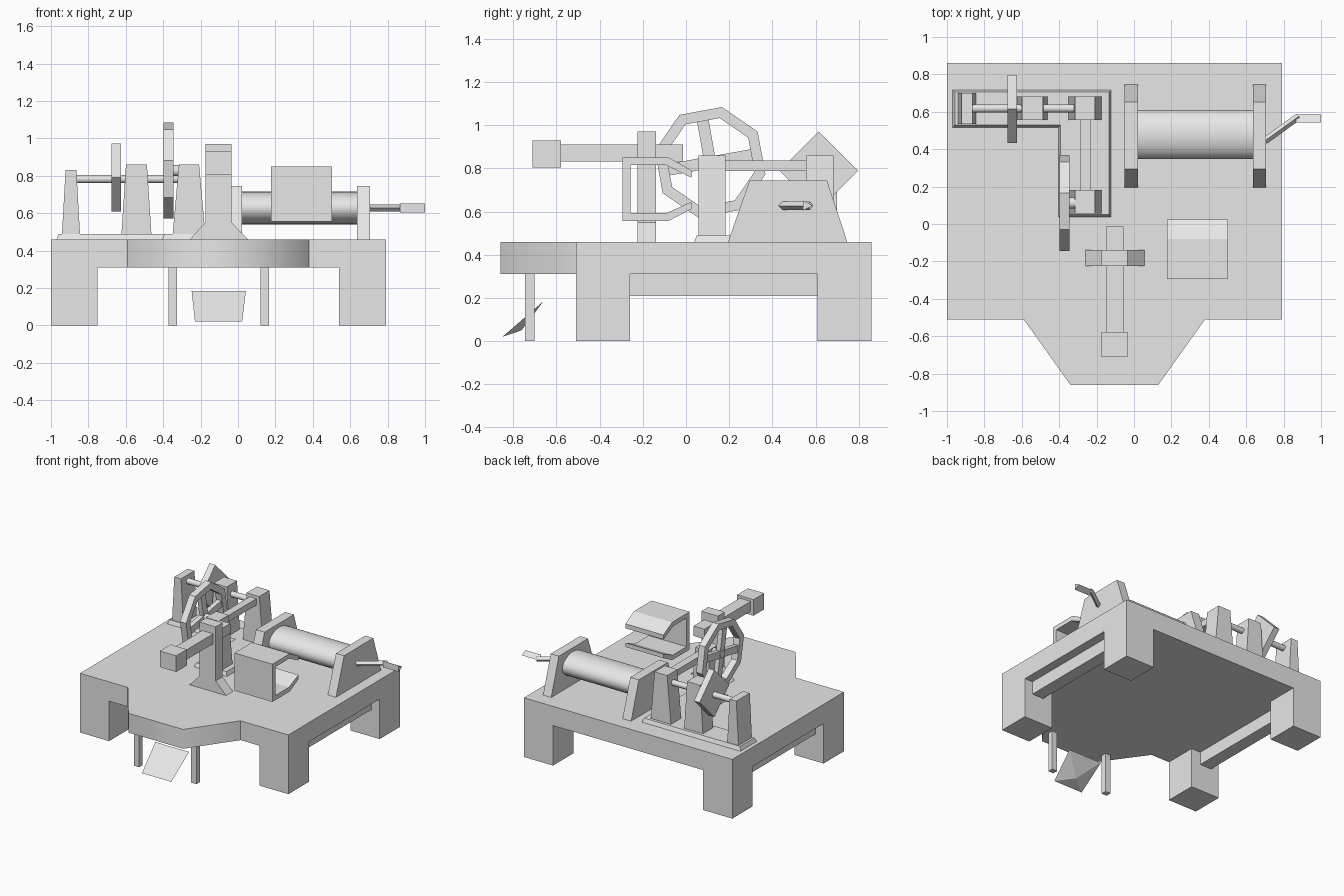
import bpy, bmesh, math
from mathutils import Vector

cube = bpy.data.objects.get("Cube")
if cube:
    bpy.data.objects.remove(cube, do_unlink=True)

grey = bpy.data.materials.new("plain_grey")
grey.use_nodes = True
grey.diffuse_color = (0.8, 0.8, 0.8, 1)
grey.node_tree.nodes["Principled BSDF"].inputs["Base Color"].default_value = (0.8, 0.8, 0.8, 1)


def finish(name, bm, smooth=None):
    bmesh.ops.recalc_face_normals(bm, faces=bm.faces)
    mesh = bpy.data.meshes.new(name)
    bm.to_mesh(mesh)
    bm.free()
    mesh.materials.append(grey)
    ob = bpy.data.objects.new(name, mesh)
    bpy.context.collection.objects.link(ob)
    if smooth:
        bpy.ops.object.select_all(action='DESELECT')
        ob.select_set(True)
        bpy.context.view_layer.objects.active = ob
        bpy.ops.object.shade_smooth_by_angle(angle=math.radians(smooth))
    return ob


def place(axis, u, v, w):
    """Profile point (u, v) at distance w along the given axis."""
    return {'x': (w, u, v), 'y': (u, w, v), 'z': (u, v, w)}[axis]


def prism(name, axis, profile, lo, hi, end=None, smooth=None):
    """Extrude a profile along an axis; 'end' is an optional different far profile."""
    bm = bmesh.new()
    a = [bm.verts.new(place(axis, u, v, lo)) for u, v in profile]
    b = [bm.verts.new(place(axis, u, v, hi)) for u, v in (end or profile)]
    bm.faces.new(a)
    bm.faces.new(b)
    n = len(a)
    for i in range(n):
        j = (i + 1) % n
        bm.faces.new((a[i], a[j], b[j], b[i]))
    return finish(name, bm, smooth)


def rect(x0, x1, y0, y1):
    return [(x0, y0), (x1, y0), (x1, y1), (x0, y1)]


def box(name, x, y, z):
    return prism(name, 'z', rect(*x, *y), *z)


def ring(cu, cv, ru, rv, n, start=0):
    angles = [math.radians(start) + math.tau * i / n for i in range(n)]
    return [(cu + ru * math.cos(t), cv + rv * math.sin(t)) for t in angles]


def rod(name, p, q, r, n):
    """Straight rod between two points."""
    p, q = Vector(p), Vector(q)
    bm = bmesh.new()
    bmesh.ops.create_cone(bm, cap_ends=True, segments=n, radius1=r, radius2=r, depth=(q - p).length)
    turn = (q - p).to_track_quat('Z', 'Y').to_matrix().to_4x4()
    turn.translation = (p + q) / 2
    bm.transform(turn)
    return finish(name, bm, 40 if n > 6 else None)


TOP = 0.46

# Table top, front bay, legs and side rails
box("table_top", (-1, 0.79), (-0.51, 0.86), (0.31, TOP))
prism("front_bay", 'z', [(-0.59, -0.51), (-0.34, -0.86), (0.13, -0.86), (0.38, -0.51)],
      0.31, TOP, smooth=60)
for side, x, rail in (("right", (-1, -0.75), (-0.93, -0.83)), ("left", (0.54, 0.79), (0.62, 0.72))):
    box(side + "_front_leg", x, (-0.51, -0.26), (0, 0.31))
    box(side + "_back_leg", x, (0.61, 0.86), (0, 0.31))
    box(side + "_rail", rail, (-0.26, 0.61), (0.21, 0.31))

# Pedal and its hangers
for side, x in (("right", -0.372), ("left", 0.12)):
    box(side + "_pedal_post", (x, x + 0.045), (-0.745, -0.703), (0, 0.31))
bm = bmesh.new()
plate = [bm.verts.new(p) for p in ((-0.23, -0.85, 0.02), (0.022, -0.85, 0.02),
                                   (0.042, -0.66, 0.185), (-0.248, -0.66, 0.185))]
tip = bm.verts.new((-0.104, -0.762, 0.05))
bm.faces.new(plate)
for i in range(4):
    bm.faces.new((plate[i], plate[(i + 1) % 4], tip))
finish("pedal", bm)

# Drum between two trapezoid stands
stand = [(0.195, TOP), (0.747, TOP), (0.653, 0.745), (0.295, 0.745)]
prism("right_drum_stand", 'x', stand, -0.052, 0.022)
prism("left_drum_stand", 'x', stand, 0.635, 0.705)
prism("drum", 'x', ring(0.478, 0.628, 0.131, 0.087, 32), 0.022, 0.635, smooth=40)

# Crank handle
rod("crank_arm", (0.7, 0.445, 0.627), (0.88, 0.575, 0.627), 0.019, 4)
prism("crank_grip", 'x', [(0.542, 0.604), (0.586, 0.628), (0.542, 0.652)], 0.865, 1.0)

# Open C-shaped clamp with bent lips
clamp = [(-0.295, 0.557), (-0.08, 0.557), (0.025, 0.612), (0.025, 0.645), (-0.09, 0.593),
         (-0.258, 0.593), (-0.258, 0.815), (-0.09, 0.815), (0.025, 0.757), (0.025, 0.792),
         (-0.08, 0.85), (-0.295, 0.85)]
prism("clamp", 'x', clamp, 0.176, 0.502)

# Flared post carrying the hammer
prism("hammer_post", 'y', [(-0.258, TOP), (0.055, TOP), (-0.034, 0.55), (-0.034, 0.97),
                           (-0.175, 0.97), (-0.175, 0.55)], -0.225, -0.14)
box("hammer_beam", (-0.15, -0.056), (-0.58, -0.013), (0.833, 0.91))
box("hammer_head", (-0.175, -0.034), (-0.71, -0.578), (0.805, 0.93))

# L-shaped plate with tapered rim
outer = [(-0.97, 0.517), (-0.405, 0.517), (-0.405, 0.038), (-0.122, 0.038),
         (-0.122, 0.717), (-0.97, 0.717)]
inner = [(-0.958, 0.529), (-0.393, 0.529), (-0.393, 0.05), (-0.134, 0.05),
         (-0.134, 0.705), (-0.958, 0.705)]
prism("bearing_plate", 'z', outer, TOP, 0.49, end=inner)

# Tapered bearing pedestals: centre, half widths at bottom and top, depth, height
for name, x, wide, thin, y, top in (
        ("end_pedestal", -0.893, 0.048, 0.029, (0.535, 0.7), 0.83),
        ("middle_pedestal", -0.543, 0.08, 0.056, (0.557, 0.683), 0.86),
        ("corner_pedestal", -0.262, 0.087, 0.054, (0.557, 0.683), 0.86),
        ("front_pedestal", -0.262, 0.087, 0.054, (0.057, 0.183), 0.86)):
    prism(name, 'z', rect(x - wide, x + wide, *y), 0.49, top, end=rect(x - thin, x + thin, *y))

# Shafts
rod("grinding_shaft", (-0.9, 0.618, 0.783), (-0.26, 0.618, 0.783), 0.022, 12)
box("cross_shaft", (-0.29, -0.232), (0.17, 0.57), (0.787, 0.837))
rod("wheel_axle", (-0.395, 0.112, 0.828), (-0.27, 0.112, 0.828), 0.03, 12)

# Diamond grinding block
prism("grinding_block", 'x', ring(0.615, 0.79, 0.182, 0.182, 4), -0.675, -0.626)

# Eight-sided spoked wheel
CY, CZ, X0, X1 = 0.112, 0.828, -0.397, -0.345
bm = bmesh.new()
loops = [[bm.verts.new((x, u, v)) for u, v in ring(CY, CZ, r, r, 8, 33)]
         for x, r in ((X0, 0.262), (X1, 0.262), (X1, 0.21), (X0, 0.21))]
for k in range(4):
    a, b = loops[k], loops[(k + 1) % 4]
    for i in range(8):
        j = (i + 1) % 8
        bm.faces.new((a[i], a[j], b[j], b[i]))
finish("wheel_rim", bm)
for k in range(2):
    t = math.radians(10 + 90 * k)
    d = Vector((math.cos(t), math.sin(t)))
    s = Vector((-d.y, d.x)) * 0.027
    c = Vector((CY, CZ))
    d *= 0.205
    prism("wheel_spoke", 'x', [c - d - s, c + d - s, c + d + s, c - d + s], X0 + 0.008, X1 - 0.008)
